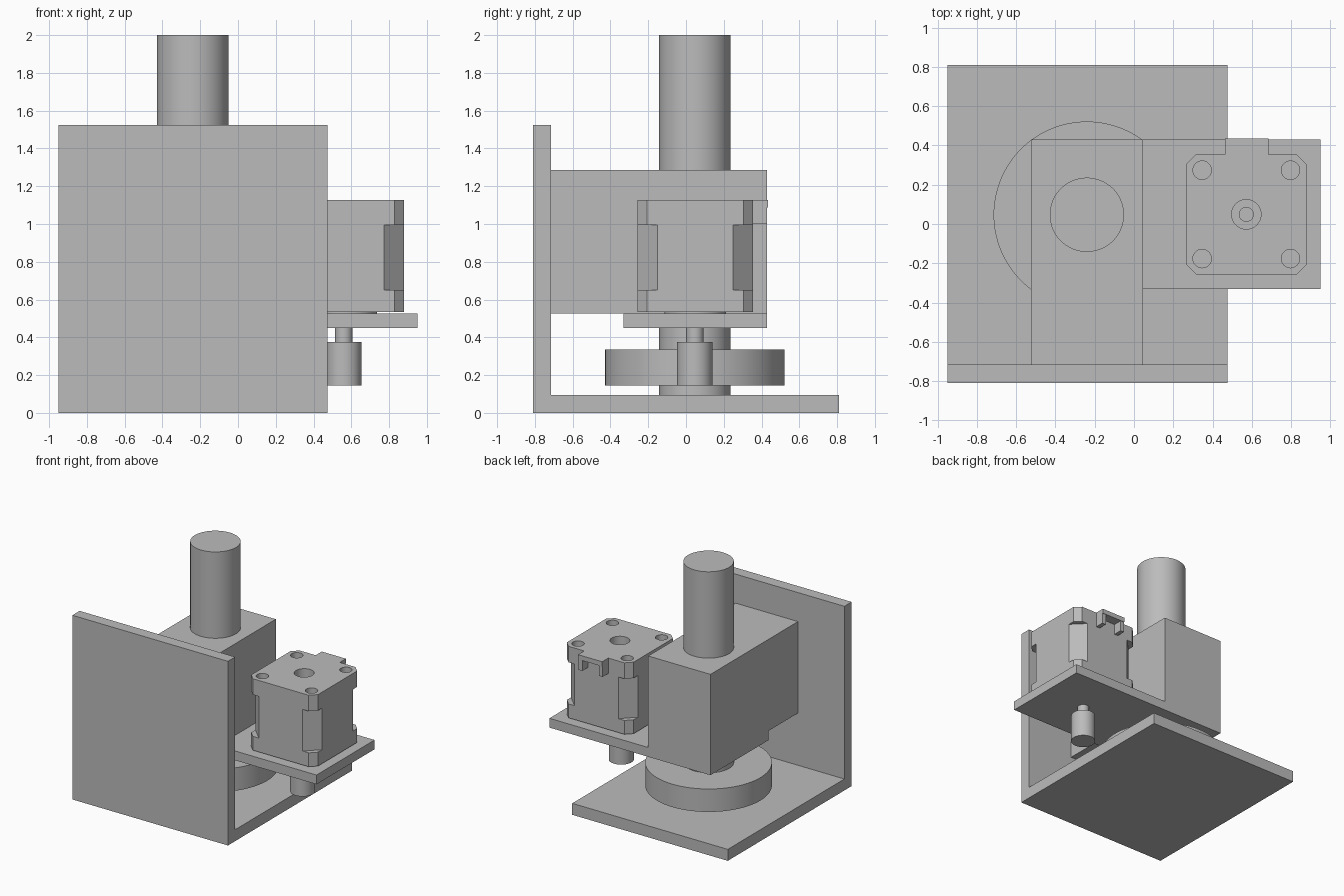
import bpy, bmesh, math

if "Cube" in bpy.data.objects:
    bpy.data.objects.remove(bpy.data.objects["Cube"])

GREY = (0.5, 0.5, 0.5, 1)
grey = bpy.data.materials.new("plain grey")
grey.use_nodes = True
grey.diffuse_color = GREY
grey.node_tree.nodes["Principled BSDF"].inputs["Base Color"].default_value = GREY


def extrude(name, points, shift):
    """Solid made by sweeping a planar outline along a vector."""
    bm = bmesh.new()
    face = bm.faces.new([bm.verts.new(p) for p in points])
    swept = bmesh.ops.extrude_face_region(bm, geom=[face])["geom"]
    bmesh.ops.translate(bm, vec=shift, verts=[g for g in swept if isinstance(g, bmesh.types.BMVert)])
    bmesh.ops.recalc_face_normals(bm, faces=bm.faces)
    mesh = bpy.data.meshes.new(name)
    bm.to_mesh(mesh)
    bm.free()
    obj = bpy.data.objects.new(name, mesh)
    bpy.context.collection.objects.link(obj)
    mesh.materials.append(grey)
    return obj


def box(name, x0, x1, y0, y1, z0, z1):
    outline = [(x0, y0, z0), (x1, y0, z0), (x1, y1, z0), (x0, y1, z0)]
    return extrude(name, outline, (0, 0, z1 - z0))


def cylinder(name, x, y, radius, z0, z1, sides=64):
    bpy.ops.mesh.primitive_cylinder_add(vertices=sides, radius=radius, depth=z1 - z0,
                                        location=(x, y, (z0 + z1) / 2))
    obj = bpy.context.object
    obj.name = name
    obj.data.materials.append(grey)
    bpy.ops.object.shade_smooth_by_angle(angle=math.radians(30))
    return obj


def chamfered(name, x, y, half, cut, z0, z1):
    """Square prism with its four upright corners cut off."""
    outline = []
    for sx, sy in ((1, 1), (-1, 1), (-1, -1), (1, -1)):
        corner = [(x + sx * half, y + sy * (half - cut), z0),
                  (x + sx * (half - cut), y + sy * half, z0)]
        outline += corner if sx == sy else corner[::-1]
    return extrude(name, outline, (0, 0, z1 - z0))


def boolean(obj, other, operation):
    mod = obj.modifiers.new(operation.lower(), "BOOLEAN")
    mod.operation = operation
    mod.solver = "EXACT"
    mod.object = other
    bpy.context.view_layer.objects.active = obj
    bpy.ops.object.modifier_apply(modifier=mod.name)
    bpy.data.objects.remove(other)


# L-shaped bracket: base plate and upright wall
profile = [(-0.81, 0), (0.81, 0), (0.81, 0.095), (-0.715, 0.095), (-0.715, 1.525), (-0.81, 1.525)]
extrude("base_bracket", [(-0.95, y, z) for y, z in profile], (1.425, 0, 0))

# Bearing block with the motor shelf beneath it
block = box("bearing_block", -0.525, 0.045, -0.715, 0.43, 0.527, 1.285)
box("motor_shelf", -0.525, 0.95, -0.33, 0.43, 0.45, 0.527)

# Main shaft and gear wheel
SX, SY = -0.24, 0.047
cylinder("main_shaft", SX, SY, 0.189, 0.095, 2.0, 96)
cylinder("gear_wheel", SX, SY, 0.475, 0.145, 0.335, 128)

# Motor body: two end caps around a core with deeper corner cuts
MX, MY, HALF = 0.572, 0.049, 0.306
chamfered("motor_lower_cap", MX, MY, HALF, 0.05, 0.535, 0.65)
chamfered("motor_core", MX, MY, HALF, 0.105, 0.65, 0.995)
cap = chamfered("motor_upper_cap", MX, MY, HALF, 0.05, 0.995, 1.127)

# Screw holes and centre bore in the upper cap
for sx in (-1, 1):
    for sy in (-1, 1):
        boolean(cap, cylinder("hole_cutter", MX + sx * 0.225, MY + sy * 0.225, 0.047, 1.07, 1.2, 32),
                "DIFFERENCE")
boolean(cap, cylinder("bore_cutter", MX, MY, 0.075, 1.06, 1.2, 48), "DIFFERENCE")
cylinder("motor_shaft_end", MX, MY, 0.038, 1.05, 1.075, 32)

# Cable socket: top plate with a leg at each end
box("socket_top", 0.463, 0.684, 0.35, 0.435, 1.088, 1.127)
for side, x in (("right", 0.463), ("left", 0.649)):
    box(side + "_socket_leg", x + 0.0, x + 0.035, 0.35, 0.43, 1.0, 1.088)

# Motor boss, drive shaft and pinion
cylinder("motor_boss", MX, MY, 0.163, 0.52, 0.536)
cylinder("drive_shaft", 0.56, SY, 0.046, 0.37, 0.535, 48)
cylinder("pinion", 0.56, SY, 0.094, 0.145, 0.375)
